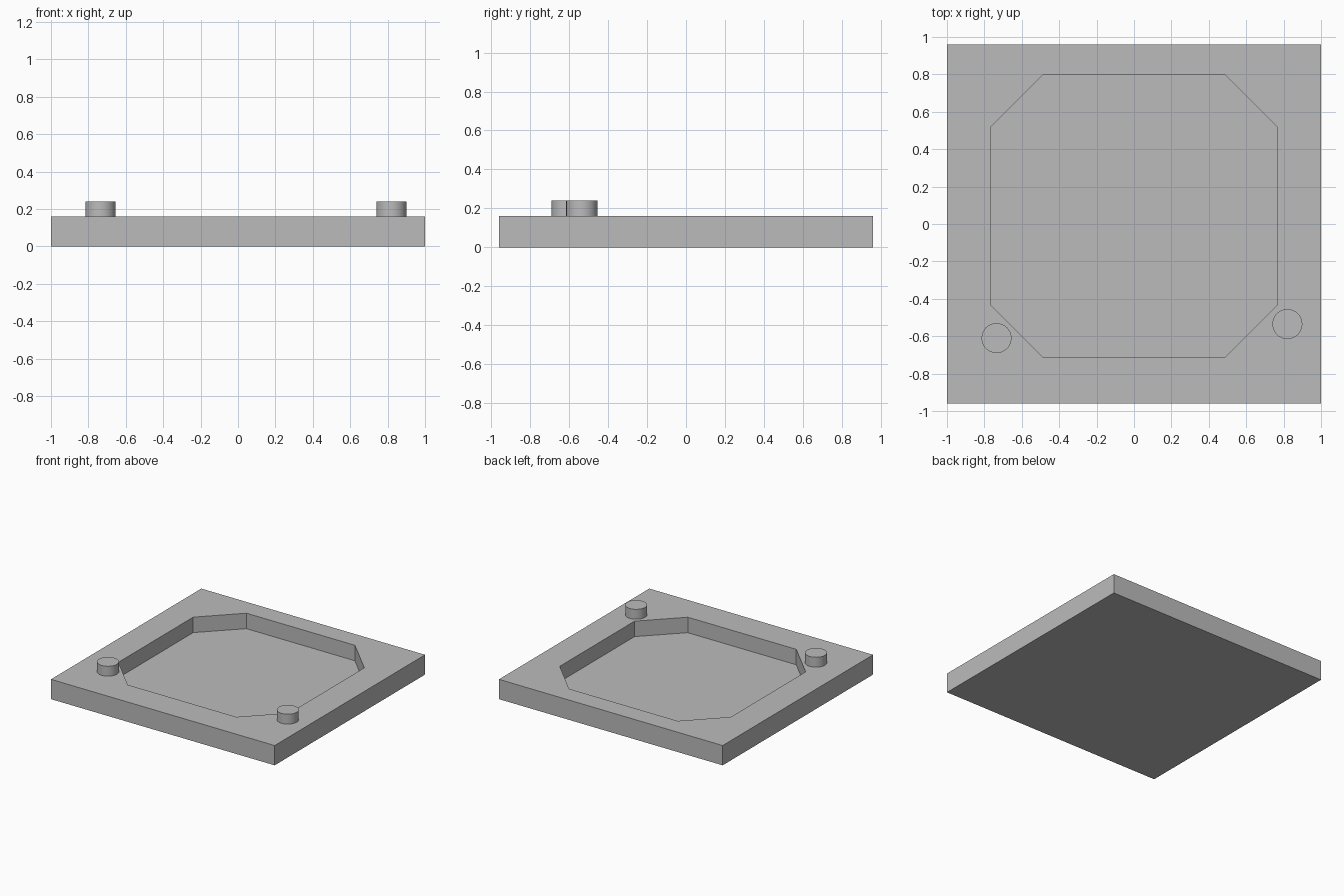
import bpy
import bmesh

cube = bpy.data.objects.get("Cube")
if cube:
    bpy.data.objects.remove(cube, do_unlink=True)

# Single grey material
grey = bpy.data.materials.new("grey")
grey.use_nodes = True
colour = (0.5, 0.5, 0.5, 1)
grey.diffuse_color = colour
grey.node_tree.nodes["Principled BSDF"].inputs["Base Color"].default_value = colour

PLATE_TOP = 0.16
FLOOR = 0.035
PIN_TOP = 0.24


def prism(name, outline, bottom, top):
    """Extrude a counter-clockwise outline between two heights."""
    bm = bmesh.new()
    base = bm.faces.new([bm.verts.new((x, y, bottom)) for x, y in outline])
    walls = bmesh.ops.extrude_face_region(bm, geom=[base], use_keep_orig=True)
    raised = [v for v in walls["geom"] if isinstance(v, bmesh.types.BMVert)]
    bmesh.ops.translate(bm, vec=(0, 0, top - bottom), verts=raised)
    bmesh.ops.recalc_face_normals(bm, faces=bm.faces[:])
    mesh = bpy.data.meshes.new(name)
    bm.to_mesh(mesh)
    bm.free()
    mesh.materials.append(grey)
    obj = bpy.data.objects.new(name, mesh)
    bpy.context.collection.objects.link(obj)
    return obj


def chamfered(x0, y0, x1, y1, c):
    """Rectangle outline with cut corners."""
    return [(x0 + c, y0), (x1 - c, y0), (x1, y0 + c), (x1, y1 - c),
            (x1 - c, y1), (x0 + c, y1), (x0, y1 - c), (x0, y0 + c)]


# Base plate with an octagonal pocket
plate = prism("base_plate", [(-1, -0.96), (1, -0.96), (1, 0.96), (-1, 0.96)],
              0, PLATE_TOP)
cutter = prism("pocket_cutter", chamfered(-0.765, -0.715, 0.765, 0.80, 0.28),
               FLOOR, PLATE_TOP + 0.1)
cutter.hide_render = True
pocket = plate.modifiers.new("pocket", "BOOLEAN")
pocket.operation = "DIFFERENCE"
pocket.solver = "EXACT"
pocket.object = cutter
bpy.context.view_layer.objects.active = plate
bpy.ops.object.modifier_apply(modifier=pocket.name)
bpy.data.objects.remove(cutter, do_unlink=True)

# Round locating pins near the front corners
for name, x, y in (("right_pin", -0.735, -0.61), ("left_pin", 0.82, -0.535)):
    height = PIN_TOP - PLATE_TOP
    bpy.ops.mesh.primitive_cylinder_add(vertices=48, radius=0.08, depth=height,
                                        location=(x, y, PLATE_TOP + height / 2))
    pin = bpy.context.object
    pin.name = name
    pin.data.materials.append(grey)
    bpy.ops.object.shade_smooth_by_angle()
